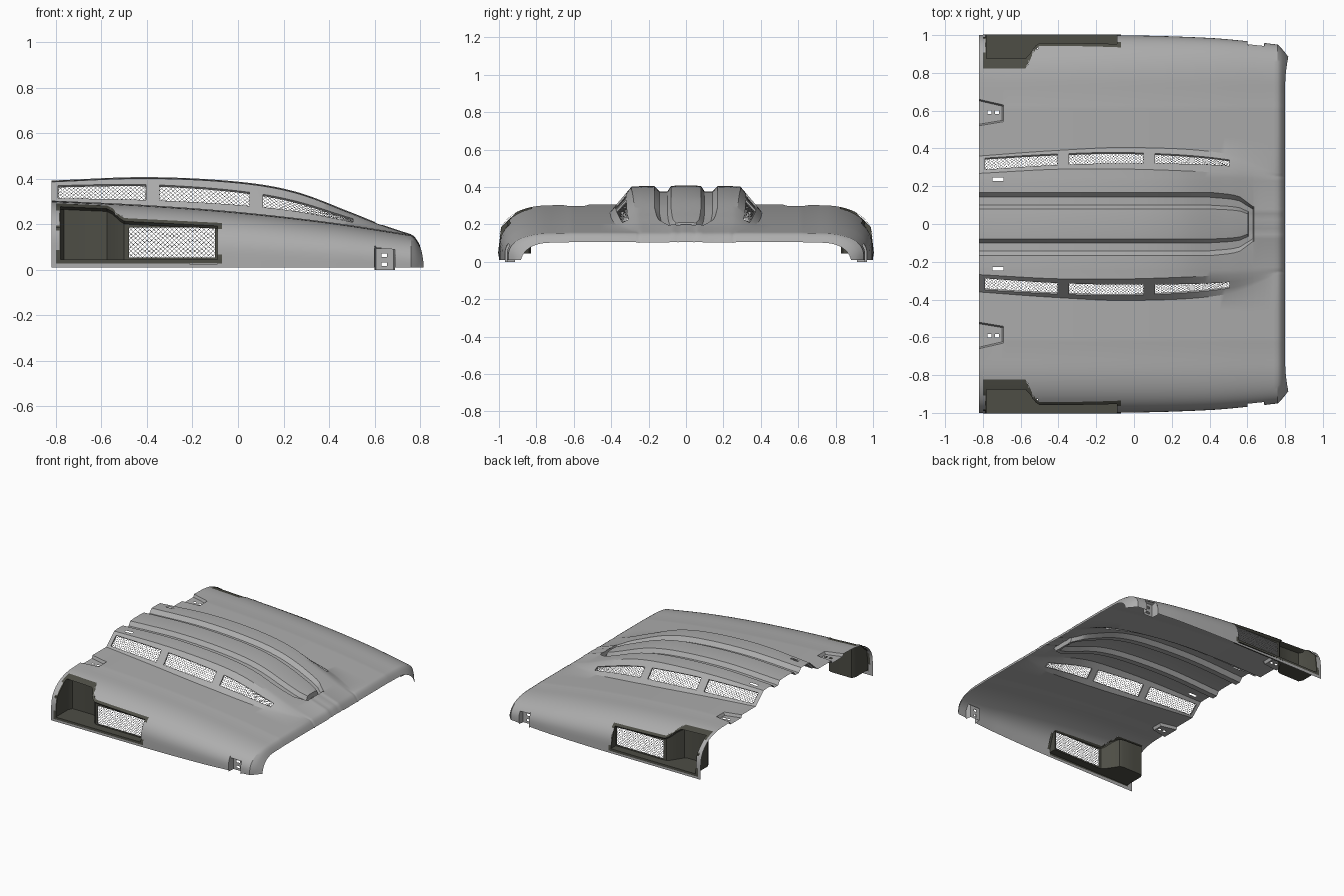
import bpy, bmesh, math

if "Cube" in bpy.data.objects:
    bpy.data.objects.remove(bpy.data.objects["Cube"])

def material(name, c):
    m = bpy.data.materials.new(name)
    m.diffuse_color = (*c, 1)
    m.use_nodes = True
    m.node_tree.nodes["Principled BSDF"].inputs["Base Color"].default_value = m.diffuse_color
    return m

GREY = material("panel grey", (0.42, 0.42, 0.42))
OLIVE = material("dark olive", (0.075, 0.075, 0.06))
MESH = material("grille grey", (0.45, 0.45, 0.45))

def curve(*pts):
    """Smooth interpolation through (x, value) pairs."""
    def slope(i):
        a, b = pts[max(i - 1, 0)], pts[min(i + 1, len(pts) - 1)]
        return (b[1] - a[1]) / (b[0] - a[0])
    def f(x):
        x = min(max(x, pts[0][0]), pts[-1][0])
        i = max(j for j in range(len(pts) - 1) if pts[j][0] <= x)
        (x0, v0), (x1, v1) = pts[i], pts[i + 1]
        h = x1 - x0
        t = (x - x0) / h
        return (v0 * (1 + 2 * t) * (1 - t) ** 2 + v1 * t * t * (3 - 2 * t)
                + h * slope(i) * t * (1 - t) ** 2 - h * slope(i + 1) * t * t * (1 - t))
    return f

# Length-wise curves of the panel
deck = curve((-.82, .305), (-.4, .285), (0, .255), (.4, .21), (.76, .155))
bulge = curve((-.82, .393), (-.4, .408), (0, .388), (.25, .345), (.5, .252), (.63, .2), (.76, .157))
width = curve((-.82, 1), (0, .998), (.4, .985), (.6, .968), (.76, .95))
slope_in = curve((-.82, .268), (-.4, .29), (0, .29), (.5, .27), (.76, .25))
slope_out = curve((-.82, .36), (-.4, .39), (0, .405), (.5, .37), (.76, .27))
vent_a = curve((-.8, .2), (0, .27), (.5, .38))
vent_b = curve((-.8, .86), (0, .76), (.5, .7))
groove_w = curve((.4, 1), (.55, .88), (.6, .68), (.63, .55))
side_low = curve((-.82, .11), (.76, .03))
N, YC = 2.3, .72

def surf_y(x, z):
    """Half width of the shell at height z."""
    zl, zt, w = side_low(x), deck(x) - .003, width(x)
    if z <= zl:
        return w
    q = min((z - zl) / (zt - zl), 1)
    return YC + (w - YC) * (1 - q ** N) ** (1 / N)

def slope_pt(x, f):
    a, b = slope_in(x), slope_out(x)
    za, zb = bulge(x) - .006, deck(x)
    return (x, a + (b - a) * f, za + (zb - za) * f)

def half_section(x, lip=0):
    """Centre-to-edge cross-section; lip 0..1 rolls the nose down."""
    zb, zd = bulge(x), deck(x)
    k = groove_w(x)
    g = .032 if x < .632 else 0
    c = g if .604 < x else 0
    p = [(x, 0, zb - c), (x, .045 * k, zb - c), (x, .08 * k, zb - .003 - c),
         (x, .1 * k, zb - g), (x, .142 * k, zb - g), (x, .168 * k, zb - .004),
         (x, .228, zb - .003), (x, .246, zb - .004)]
    p += [slope_pt(x, f) for f in (0, vent_a(x), vent_b(x), 1)]
    t = min((x + .82) / .13, 1)
    e1, e2 = .52 + .022 * t, .66 - .03 * t
    d = .02 if x < -.695 else 0
    p += [(x, .46, zd), (x, e1, zd), (x, e1 + .008, zd - d), (x, .583, zd - d),
          (x, .6, zd - d), (x, e2 - .008, zd - d), (x, e2, zd - .001)]
    zl, zt, w = side_low(x), zd - .003, width(x)
    for i in range(17):
        a = math.pi / 2 * i / 16
        p.append((x, YC + (w - YC) * math.sin(a) ** (2 / N),
                  zl + (zt - zl) * max(math.cos(a), 0) ** (2 / N)))
    p += [(x, w, .01 + (zl - .01) * f) for f in (.6, .25, 0)]
    if lip:
        out = []
        for _, y, z in p:
            q = max(0, (y - YC) / (w - YC))
            out.append((.76 + .04 * lip ** .8 + .017 * lip * q * q,
                        y - .065 * lip * q, max(.01, z - .05 * lip * lip ** .3)))
        return out
    return p

def finish(name, bm, mat, smooth=True):
    bmesh.ops.remove_doubles(bm, verts=bm.verts, dist=1e-5)
    bmesh.ops.recalc_face_normals(bm, faces=bm.faces)
    me = bpy.data.meshes.new(name)
    bm.to_mesh(me)
    bm.free()
    ob = bpy.data.objects.new(name, me)
    bpy.context.collection.objects.link(ob)
    me.materials.append(mat)
    if smooth:
        bpy.ops.object.select_all(action='DESELECT')
        ob.select_set(True)
        bpy.context.view_layer.objects.active = ob
        bpy.ops.object.shade_smooth_by_angle(angle=math.radians(28))
    return ob

def skin(name, rows, mat, skip):
    """Quads between rows of points, leaving out faces where skip(column, centre)."""
    bm = bmesh.new()
    vs = [[bm.verts.new(p) for p in r] for r in rows]
    for a, b in zip(vs, vs[1:]):
        for j in range(len(a) - 1):
            q = (a[j], a[j + 1], b[j + 1], b[j])
            c = sum((v.co for v in q), q[0].co * 0) / 4
            if not skip(j, c):
                bm.faces.new(q)
    return finish(name, bm, mat)

def scoop_top(x):
    """Upper edge of the side scoop opening."""
    low = .228 - .05 * (x + .5)
    high = deck(x) - .011
    t = min(max((x + .575) / .08, 0), 1)
    return high + (low - high) * t * t * (3 - 2 * t)

# Main shell with openings
VENTS = [(-.79, -.405), (-.345, .05), (.11, .505)]
fixed = [-.82, -.8, -.785, -.775, -.755, -.75, -.735, -.715, -.7, -.69, -.54, -.09,
         .57, .59, .603, .606, .63, .634, .6, .69, .76] + [v for r in VENTS for v in r]
xs = sorted(set(fixed + [x for x in (-.82 + .026 * i for i in range(61))
                         if min(abs(x - f) for f in fixed) > .01]))

def opening(j, c):
    n = len(half_section(0))
    j = j - (n - 1) if j >= n - 1 else n - 2 - j
    x, z = c.x, c.z
    if j == 9:
        return any(a < x < b for a, b in VENTS)
    if j == 6:
        return -.75 < x < -.69
    if j == 15:
        return -.775 < x < -.755 or -.735 < x < -.715
    if j >= 19:
        return (-.785 < x < -.09 and .03 < z < scoop_top(x) - .008) or (.6 < x < .69 and z < .095)
    return False

rows = [half_section(x) for x in xs] + [half_section(.76, l) for l in (.25, .5, .75, 1)]
rows = [[(x, -y, z) for x, y, z in r[:0:-1]] + r for r in rows]
skin("hood_shell", rows, GREY, opening)

def lattice(name, fn, nu, nv):
    """Diamond wire mesh over the patch fn(u, v)."""
    bm = bmesh.new()
    vs = {(i, j): bm.verts.new(fn(i / nu, j / nv))
          for i in range(nu + 1) for j in range(nv + 1) if (i + j) % 2 == 0}
    for i in range(nu + 1):
        for j in range(nv + 1):
            if (i + j) % 2:
                q = [vs[k] for k in ((i + 1, j), (i, j + 1), (i - 1, j), (i, j - 1)) if k in vs]
                if len(q) > 2:
                    bm.faces.new(q)
    ob = finish(name, bm, MESH, False)
    w = ob.modifiers.new("wires", 'WIREFRAME')
    w.thickness = .0025
    w.use_even_offset = False

SCOOP = [(-.8, 0), (-.78, 0), (-.78, .86), (-.765, .83), (-.7, .83), (-.6, .83), (-.575, .84),
         (-.55, .88), (-.52, .925), (-.5, .943), (-.48, .945), (-.4, .945), (-.29, .945),
         (-.19, .945), (-.1, .945), (-.09, .945), (-.09, 0), (-.07, 0)]

for s, side in ((-1, "right"), (1, "left")):
    # Side scoop insert: rim, deep pocket and grille plate
    rows = []
    for x, yb in SCOOP:
        ho = scoop_top(x)
        hi = ho - .014
        on = lambda z: surf_y(x, z) + .004
        back = lambda z: min(yb, on(z) - .002) if yb else on(z)
        r = [(on(ho), ho), (on((ho + hi) / 2), (ho + hi) / 2), (on(hi), hi),
             (back(hi - .012), hi - .012)]
        r += [(back(z), z) for z in (.187, .055, .045)]
        r += [(on(.045), .045), (on(.028), .028)]
        rows.append([(x, s * y, z) for y, z in r])
    skin(side + "_scoop", rows, OLIVE, lambda j, c: j == 4 and -.48 < c.x < -.1)
    lattice(side + "_scoop_grille",
            lambda u, v: (-.48 + .38 * u, s * .944, .055 + .132 * v), 38, 14)

    # Recessed latch pocket with two holes
    rows = []
    for x, deep in ((.6, 0), (.606, 1), (.63, 1), (.655, 1), (.684, 1), (.69, 0)):
        r = [(surf_y(x, .105), .105)]
        r += [(.915 if deep else surf_y(x, z), z) for z in (.095, .073, .057, .032, .018, 0)]
        rows.append([(x, s * y, z) for y, z in r])
    skin(side + "_latch_pocket", rows, GREY,
         lambda j, c: j in (2, 4) and .63 < c.x < .655)

    # Bulge vents: recessed frame and wire grille
    for n, (a, b) in enumerate(VENTS):
        def vent(u, v, drop=.01):
            x = a + (b - a) * u
            f0, f1 = vent_a(x), vent_b(x)
            _, y, z = slope_pt(x, f0 + (f1 - f0) * v)
            return (x, s * (y - drop * .7), z - drop * .7)
        ring = [(i / 12, 0) for i in range(13)] + [(i / 12, 1) for i in range(12, -1, -1)] + [(0, 0)]
        skin(f"{side}_vent_frame_{n + 1}", [[vent(u, v, 0) for u, v in ring],
             [vent(u, v) for u, v in ring]], GREY, lambda j, c: False)
        lattice(f"{side}_vent_grille_{n + 1}", vent, 40, 8)
